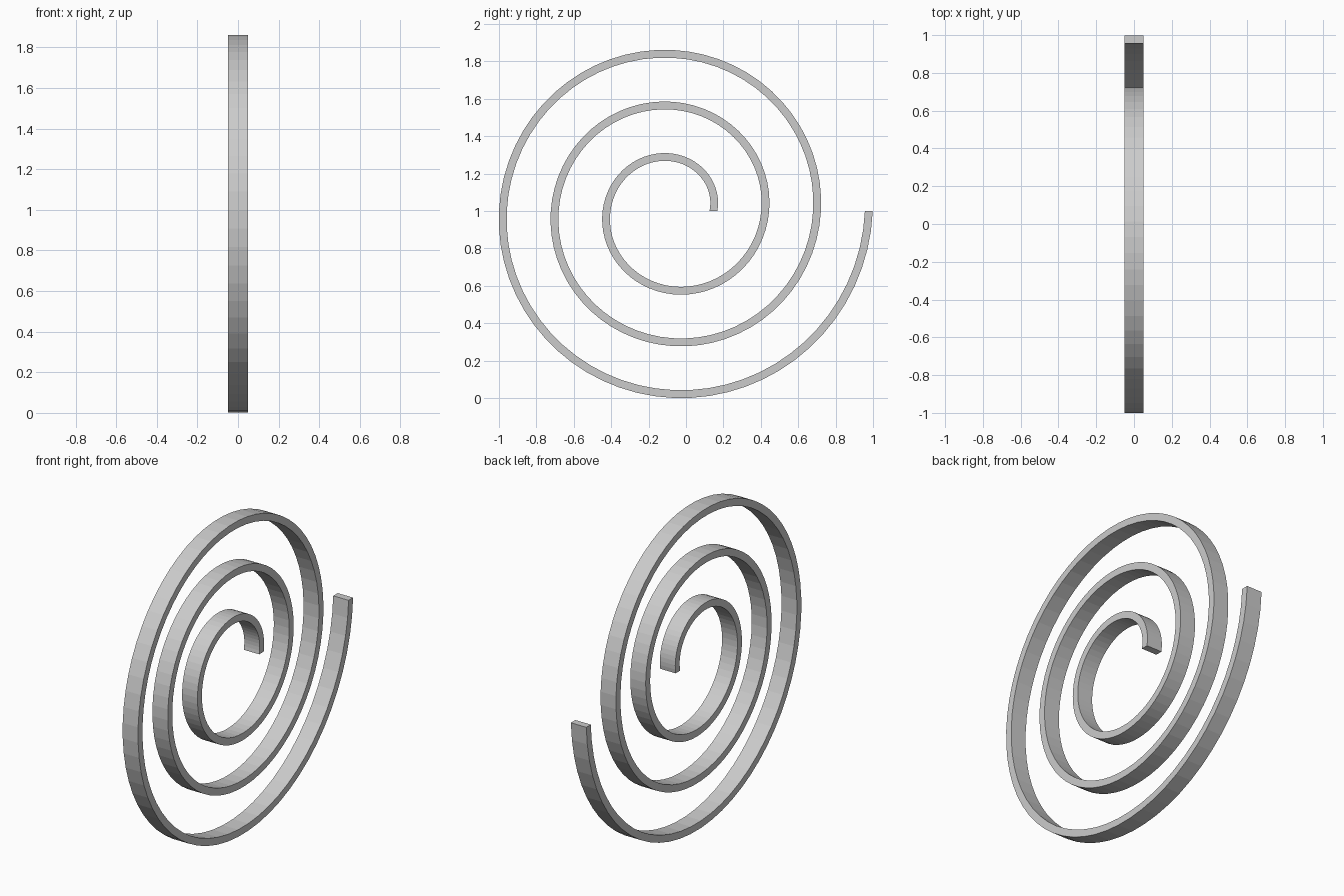
import bpy, bmesh
from math import pi, sin, cos

if "Cube" in bpy.data.objects:
    bpy.data.objects.remove(bpy.data.objects["Cube"])

TURNS, STEPS = 3, 64            # windings and flat segments per winding
R0, PITCH = 0.2165, 0.277       # start radius and growth per winding
THICK, WIDTH = 0.042, 0.10      # radial thickness and depth along x
CY, CZ = -0.07, 1.0             # spiral centre

bm = bmesh.new()


def section(i):
    """Rectangular cross-section at step i along the spiral."""
    a = 2 * pi * i / STEPS
    r = R0 + PITCH * i / STEPS
    corners = [(-1, -1), (1, -1), (1, 1), (-1, 1)]
    return [bm.verts.new((sx * WIDTH / 2,
                          CY + (r + sr * THICK / 2) * cos(a),
                          CZ + (r + sr * THICK / 2) * sin(a)))
            for sx, sr in corners]


# Sweep the strip along the spiral
rings = [section(i) for i in range(TURNS * STEPS + 1)]
for a, b in zip(rings, rings[1:]):
    for k in range(4):
        n = (k + 1) % 4
        bm.faces.new((a[k], a[n], b[n], b[k]))

# Close both ends
bm.faces.new(rings[0])
bm.faces.new(rings[-1])
bmesh.ops.recalc_face_normals(bm, faces=bm.faces)

mesh = bpy.data.meshes.new("spiral_strip")
bm.to_mesh(mesh)
bm.free()
strip = bpy.data.objects.new("spiral_strip", mesh)
bpy.context.collection.objects.link(strip)
